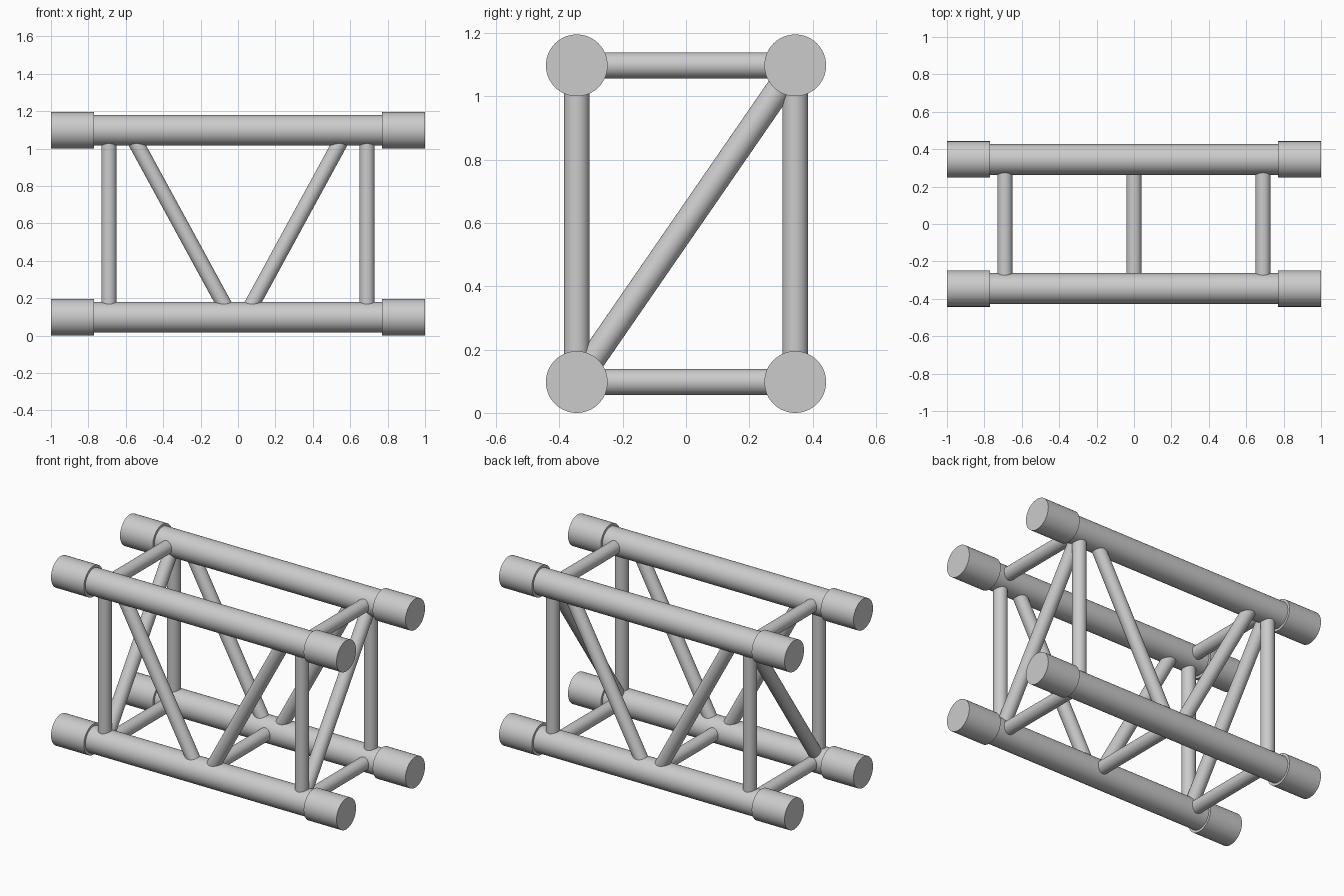
import bpy
from mathutils import Vector

cube = bpy.data.objects.get("Cube")
if cube:
    bpy.data.objects.remove(cube, do_unlink=True)

metal = bpy.data.materials.new("grey_metal")
metal.use_nodes = True
GREY = (0.6, 0.6, 0.6, 1)
metal.diffuse_color = GREY
metal.node_tree.nodes["Principled BSDF"].inputs["Base Color"].default_value = GREY

# Key dimensions
HALF_Y, LOW, HIGH = 0.345, 0.0975, 1.0975
CHORD_R, COLLAR_R, BRACE_R = 0.082, 0.0975, 0.041
FRAME_X, COLLAR_X = 0.69, 0.77


def tube(name, start, end, radius, sides=48):
    """Closed round tube between two points."""
    a, b = Vector(start), Vector(end)
    axis = b - a
    bpy.ops.mesh.primitive_cylinder_add(
        vertices=sides, radius=radius, depth=axis.length, location=(a + b) / 2,
        rotation=axis.to_track_quat('Z', 'Y').to_euler())
    obj = bpy.context.object
    obj.name = name
    obj.data.materials.append(metal)
    bpy.ops.object.shade_smooth_by_angle()
    return obj


sides_y = (("front", -HALF_Y), ("back", HALF_Y))
levels = (("lower", LOW), ("upper", HIGH))
ends_x = (("right", -1), ("left", 1))

# Four long chords with thicker end collars
for side, y in sides_y:
    for level, z in levels:
        tube(f"{level}_{side}_chord", (-0.9, y, z), (0.9, y, z), CHORD_R, 64)
        for end, s in ends_x:
            tube(f"{level}_{side}_{end}_collar",
                 (s * COLLAR_X, y, z), (s, y, z), COLLAR_R, 64)

for end, s in ends_x:
    x = s * FRAME_X
    # Uprights and sloping braces on the long faces
    for side, y in sides_y:
        tube(f"{side}_{end}_upright", (x, y, LOW), (x, y, HIGH), BRACE_R)
        tube(f"{side}_{end}_brace", (s * 0.037, y, LOW),
             (s * 0.582, y, HIGH), BRACE_R)
    # Cross bars and diagonal of each end frame
    for level, z in levels:
        tube(f"{level}_{end}_cross_bar", (x, -HALF_Y, z), (x, HALF_Y, z), BRACE_R)
    tube(f"{end}_end_diagonal", (x, -HALF_Y, LOW), (x, HALF_Y, HIGH), BRACE_R)

# Middle cross bar between the lower chords
tube("lower_middle_cross_bar", (0, -HALF_Y, LOW), (0, HALF_Y, LOW), BRACE_R)
